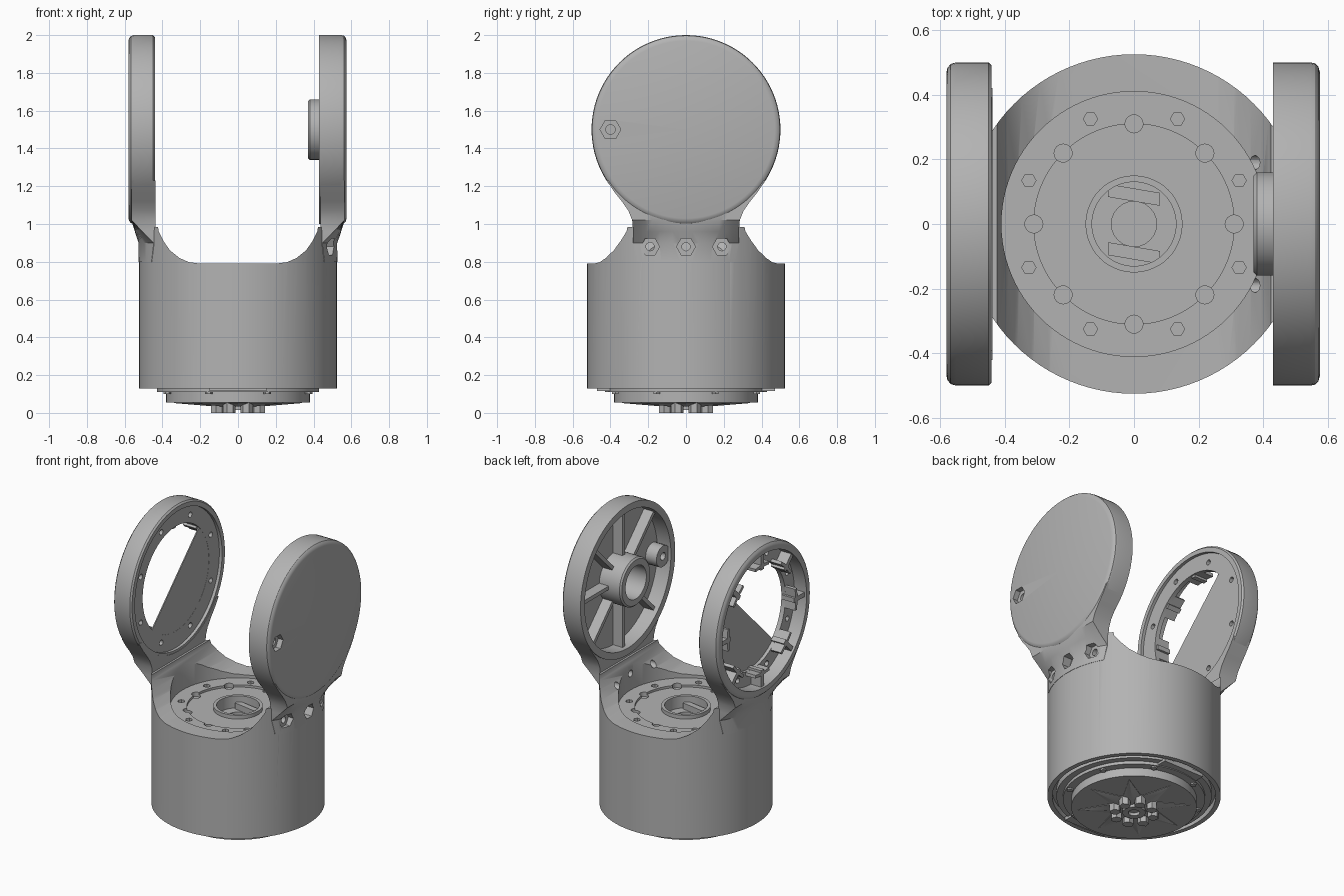
import bpy, bmesh, math
from math import cos, sin, pi

if "Cube" in bpy.data.objects:
    bpy.data.objects.remove(bpy.data.objects["Cube"])

grey = bpy.data.materials.new("light_grey")
grey.use_nodes = True
grey.diffuse_color = (0.45, 0.45, 0.45, 1)
grey.node_tree.nodes["Principled BSDF"].inputs["Base Color"].default_value = grey.diffuse_color
parts = []


def finish(name, bm):
    bmesh.ops.remove_doubles(bm, verts=bm.verts, dist=1e-5)
    bmesh.ops.recalc_face_normals(bm, faces=bm.faces)
    mesh = bpy.data.meshes.new(name)
    bm.to_mesh(mesh)
    bm.free()
    mesh.materials.append(grey)
    ob = bpy.data.objects.new(name, mesh)
    bpy.context.collection.objects.link(ob)
    parts.append(ob)
    return ob


def place(axis, u, v, h):
    return {"x": (h, u, v), "y": (u, h, v), "z": (u, v, h)}[axis]


def loft(name, rings, caps=False, loop=False):
    """Skin between closed rings of points."""
    bm = bmesh.new()
    rows = [[bm.verts.new(p) for p in ring] for ring in rings]
    n = len(rows[0])
    for a, b in zip(rows, rows[1:] + (rows[:1] if loop else [])):
        for i in range(n):
            j = (i + 1) % n
            bm.faces.new((a[i], a[j], b[j], b[i]))
    if caps:
        bm.faces.new(rows[0])
        bm.faces.new(rows[-1])
    return finish(name, bm)


def lathe(name, axis, profile, centre=(0, 0), steps=96, turn=0.0):
    """Turn a (radius, height) profile; it closes on itself when off the axis."""
    rings = [[place(axis, centre[0] + r * cos(turn + 2 * pi * i / steps),
                    centre[1] + r * sin(turn + 2 * pi * i / steps), h)
              for i in range(steps)] for r, h in profile]
    return loft(name, rings, loop=profile[0][0] > 0)


def rod(name, axis, r, lo, hi, centre=(0, 0), steps=24, turn=0.0):
    return lathe(name, axis, [(0, lo), (r, lo), (r, hi), (0, hi)], centre, steps, turn)


def extrude(name, axis, pts, lo, hi):
    return loft(name, [[place(axis, u, v, h) for u, v in pts] for h in (lo, hi)], caps=True)


def bar(name, axis, centre, angle, r0, r1, width, lo, hi):
    """Box running outward from a centre at an angle."""
    c, s, w = cos(angle), sin(angle), width / 2
    pts = [(centre[0] + r * c - t * s, centre[1] + r * s + t * c)
           for r, t in ((r0, -w), (r1, -w), (r1, w), (r0, w))]
    return extrude(name, axis, pts, lo, hi)


def cut(targets, cutter):
    for ob in targets:
        mod = ob.modifiers.new("cut", "BOOLEAN")
        mod.object, mod.operation, mod.solver = cutter, "DIFFERENCE", "EXACT"
        bpy.context.view_layer.update()
        deps = bpy.context.evaluated_depsgraph_get()
        mesh = bpy.data.meshes.new_from_object(ob.evaluated_get(deps))
        ob.modifiers.clear()
        ob.data = mesh
    parts.remove(cutter)
    bpy.data.objects.remove(cutter)


R = 0.525
EYE = (0, 1.5)      # arm disc centre in y, z
eighths = [k * pi / 4 for k in range(8)]

# Main cylinder with a groove underneath
body = lathe("body", "z", [(0, .13), (.47, .13), (.47, .17), (.495, .17), (.495, .13),
                           (R, .13), (R, .985), (0, .985)])
# Saddle between the arms
half = [(.2, .79), (.26, .798), (.31, .82), (.36, .86), (.395, .91), (.42, .96), (.44, 1.1)]
cut([body], extrude("saddle", "y", half + [(-x, z) for x, z in reversed(half)], -.8, .8))
# Stepped seat in the saddle
cut([body], rod("seat", "z", .41, .77, 1.2, steps=96))
cut([body], rod("inner_seat", "z", .31, .755, 1.2, steps=96))
cut([body], rod("pit", "z", .13, .7, 1.2, steps=48))
cut([body], rod("shaft_hole", "z", .07, .6, 1.2))
for a in eighths:
    cut([body], rod("notch", "z", .028, .74, .9, (.31 * cos(a), .31 * sin(a)), 16))
    b = a + pi / 8
    cut([body], rod("seat_hole", "z", .022, .74, .9, (.352 * cos(b), .352 * sin(b)), 6))
lathe("hub_collar", "z", [(.13, .72), (.13, .78), (.15, .78), (.15, .72)], steps=48)
for s in (1, -1):
    extrude("hub_bar", "z", [(x, s * .09 + y - x * .17) for x, y in
                             ((-.08, -.02), (.08, -.02), (.08, .02), (-.08, .02))], .69, .74)

# Necks rising from the cylinder into the arm discs
rows = [(.8, .26, 0), (.9, .28, 0), (.96, .28, .5), (1.02, .285, 1),
        (1.07, .305, 1), (1.12, .34, 1), (1.17, .38, 1), (1.23, .42, 1)]


def neck(name, side):
    rings = []
    for z, hw, t in rows:
        ys = [hw * (i / 8 - 1) for i in range(17)]
        outer = [(side * ((1 - t) * (math.sqrt(R * R - y * y) + .002) + t * .565), y, z) for y in ys]
        rings.append(outer + [(side * .437, y, z) for y in reversed(ys)])
    ob = loft(name, rings, caps=True)
    cut([ob], rod("clearance", "x", .475, *sorted((side * .3, side * .7)), EYE, 96))
    return ob


left_neck, right_neck = neck("left_neck", 1), neck("right_neck", -1)
for y in (-.19, 0, .19):
    cut([left_neck, body], rod("nut_pocket", "x", .05, .47, .7, (y, .88), 6))
    cut([left_neck, body], rod("neck_bolt_hole", "x", .022, .3, .7, (y, .88), 16))

# Closed arm disc, hollow on its inner side
left_disc = lathe("left_disc", "x", [(0, .575), (.47, .575), (.487, .57), (.497, .56), (.5, .545),
                                     (.5, .43), (.455, .43), (.455, .53), (0, .53)], EYE)
hub = lathe("left_hub", "x", [(.11, .54), (.11, .37), (.15, .37), (.16, .38), (.16, .54)], EYE, 48)
for a in eighths:
    if abs(a - pi) > .1:
        bar("left_rib", "x", EYE, a, .155, .46, .025, .46, .54)
boss = rod("left_boss", "x", .07, .45, .54, (-.4, 1.5))
cut([left_disc], rod("disc_nut_pocket", "x", .055, .53, .7, (-.4, 1.5), 6))
cut([left_disc, boss], rod("disc_hole", "x", .025, .3, .7, (-.4, 1.5)))

# Open arm ring, pocketed on its outer side
right_ring = lathe("right_ring", "x", [(.35, -.46), (.46, -.46), (.46, -.44), (.49, -.44), (.5, -.45),
                                       (.5, -.55), (.495, -.567), (.483, -.577), (.47, -.58),
                                       (.445, -.58), (.445, -.49), (.35, -.49)], EYE)
for a in eighths:
    b = a + pi / 8
    bar("ring_rib", "x", EYE, a, .335, .46, .03, -.565, -.47)
    cut([right_ring], rod("ring_hole", "x", .018, -.7, -.3, (.4 * cos(b), 1.5 + .4 * sin(b)), 12))
    for s in (1, -1):
        bar("ring_lip", "x", EYE, a + s * .09, .35, .37, .08, -.565, -.47)
arc = [-.75 * pi + pi * i / 32 for i in range(33)]
extrude("ring_half_cover", "x", [(.37 * cos(a), 1.5 + .37 * sin(a)) for a in arc], -.468, -.461)

# Underside flange and stepped base
rod("flange", "z", .43, .11, .14, steps=96)
for a in (pi / 2, -pi / 2):
    bar("flange_tab", "z", (0, 0), a, .3, .47, .3, .115, .14)
for a in eighths:
    b = a + pi / 8
    rod("flange_bolt", "z", .02, .1, .12, (.405 * cos(b), .405 * sin(b)), 6)
rod("base_plate", "z", .38, .055, .12, steps=96)
# Star ribs and bolt circle
star = [((.34, .145)[i % 2], i * pi / 8) for i in range(16)]
loft("base_star", [[(r * k * cos(a), r * k * sin(a), z) for r, a in star]
                   for k, z in ((1, .06), (1, .052), (.4, .035))], caps=True)
for a in eighths:
    b = a + pi / 8
    rod("base_bolt", "z", .034, 0, .06, (.12 * cos(b), .12 * sin(b)), 6, b)
lathe("base_boss", "z", [(.035, .015), (.07, .015), (.07, .06), (.035, .06)], steps=32)

# Smooth shading with crisp edges
bpy.ops.object.select_all(action="DESELECT")
for ob in parts:
    ob.select_set(True)
bpy.context.view_layer.objects.active = body
bpy.ops.object.shade_smooth_by_angle(angle=math.radians(30))
